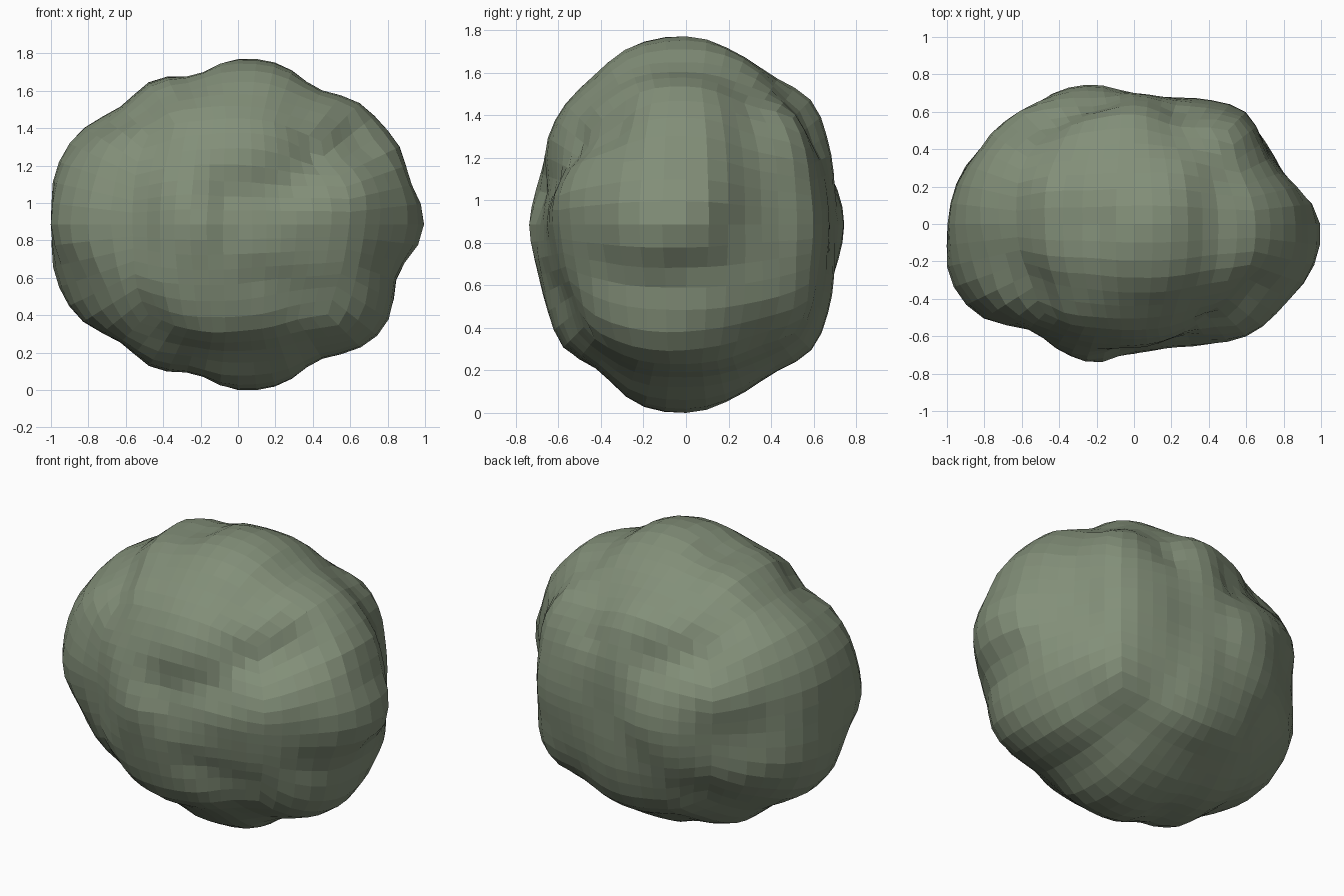
import bpy, bmesh, math
from mathutils import Vector

cube = bpy.data.objects.get("Cube")
if cube:
    bpy.data.objects.remove(cube, do_unlink=True)

# Radius of the rock every 15 degrees around three slices
side_arc = [1, .93, .93, .92, .84, .885, .885, .82, .89, .89, .99, 1.02, 1]
cross_arc = [.7, .725, .78, .835, .81, .845, .885, .875, .8, .8, .765, .725, .69]
plan_ring = [1, .9, .82, .845, .77, .7, .7, .775, .82, .825, .88, .965,
             .99, 1.03, .94, .79, .785, .775, .69, .685, .72, .825, .9, .985]

# Hollows across the surface: depth, path of directions
hollows = [
    (-.05, [(-.05, -.65, .16), (.25, -.6, .22)]),
    (-.1, [(.42, -.48, .36), (.58, -.34, .42)]),
    (-.04, [(.55, .25, .6), (.75, .3, .25), (.8, .2, -.15), (.83, -.1, -.26), (.8, -.35, -.22)]),
    (-.04, [(.1, -.62, -.28), (.4, -.5, -.35)]),
    (-.06, [(-.2, .6, .34), (-.42, .52, .42)]),
    (-.05, [(.24, .6, .45), (.2, .5, .55)]),
    (-.04, [(-.45, .5, -.4), (-.65, .3, -.4)]),
    (-.05, [(-.72, -.2, .5), (-.55, -.3, .6)]),
    (-.04, [(-.88, -.3, -.25), (-.7, -.4, -.35)])]

# Ridges across the surface: height, path of directions
ridges = [
    (.03, [(.75, -.1, .35), (.8, .05, .35)]),
    (.03, [(.1, -.35, .7), (-.3, -.4, .55)]),
    (.02, [(-.4, .2, .7), (-.6, .3, .45)]),
    (.03, [(.35, -.6, .04), (.66, -.54, .15)]),
    (.03, [(.65, -.35, -.45), (.72, -.1, -.5)]),
    (.04, [(.72, .47, -.36), (.6, .52, -.4)]),
    (.02, [(.76, .48, .34), (.6, .5, .35)]),
    (.05, [(-.58, .55, .2), (-.68, .5, .2)]),
    (.02, [(-.75, .47, -.3), (-.8, .4, -.2)]),
    (.03, [(-.4, -.58, -.34), (-.15, -.5, -.5)]),
    (.03, [(-.8, -.43, -.05), (-.72, -.48, .05)])]


def trace(path):
    """Closely spaced directions along a path."""
    points = [Vector(p).normalized() for p in path]
    return [a.lerp(b, i / 6).normalized()
            for a, b in zip(points, points[1:]) for i in range(7)]


strokes = [(height, trace(path)) for height, path in hollows + ridges]


def mirrored(arc):
    return arc + arc[-2:0:-1]


side_ring, cross_ring = mirrored(side_arc), mirrored(cross_arc)


def sample(ring, across, up):
    """Smoothly interpolated radius of a ring at the angle of (across, up)."""
    t = math.degrees(math.atan2(up, across)) % 360 / 15
    i = int(t)
    t -= i
    a, b, c, d = (ring[(i + k) % 24] for k in (-1, 0, 1, 2))
    return b + t / 2 * (c - a + t * (2 * a - 5 * b + 4 * c - d + t * (3 * (b - c) + d - a)))


def radius(d):
    """Blend the three slices, then add hollows and ridges."""
    pairs = [(d.y, sample(side_ring, d.x, d.z)),
             (d.x, sample(cross_ring, d.y, d.z)),
             (d.z, sample(plan_ring, d.x, d.y))]
    weights = [1 / (c * c + .006) for c, r in pairs]
    total = sum(w * r for w, (c, r) in zip(weights, pairs)) / sum(weights)
    for height, points in strokes:
        near = min((d - p).length_squared for p in points)
        total += height * math.exp(-near / .03)
    return total


# Rounded cube grid pushed out to the rock surface
bm = bmesh.new()
bmesh.ops.create_cube(bm, size=2)
bmesh.ops.subdivide_edges(bm, edges=bm.edges[:], cuts=13, use_grid_fill=True)
for v in bm.verts:
    d = Vector([math.tan(c * math.pi / 4) for c in v.co]).normalized()
    v.co = d * radius(d)

# Stand it on the ground
lowest = min(v.co.z for v in bm.verts)
bmesh.ops.translate(bm, verts=bm.verts[:], vec=(0, 0, -lowest))
bmesh.ops.recalc_face_normals(bm, faces=bm.faces[:])
mesh = bpy.data.meshes.new("rock")
bm.to_mesh(mesh)
bm.free()
rock = bpy.data.objects.new("rock", mesh)
bpy.context.collection.objects.link(rock)

# Mossy grey-green stone
stone = bpy.data.materials.new("mossy stone")
stone.use_nodes = True
colour = (.225, .275, .19, 1)
stone.diffuse_color = colour
stone.node_tree.nodes["Principled BSDF"].inputs["Base Color"].default_value = colour
mesh.materials.append(stone)
